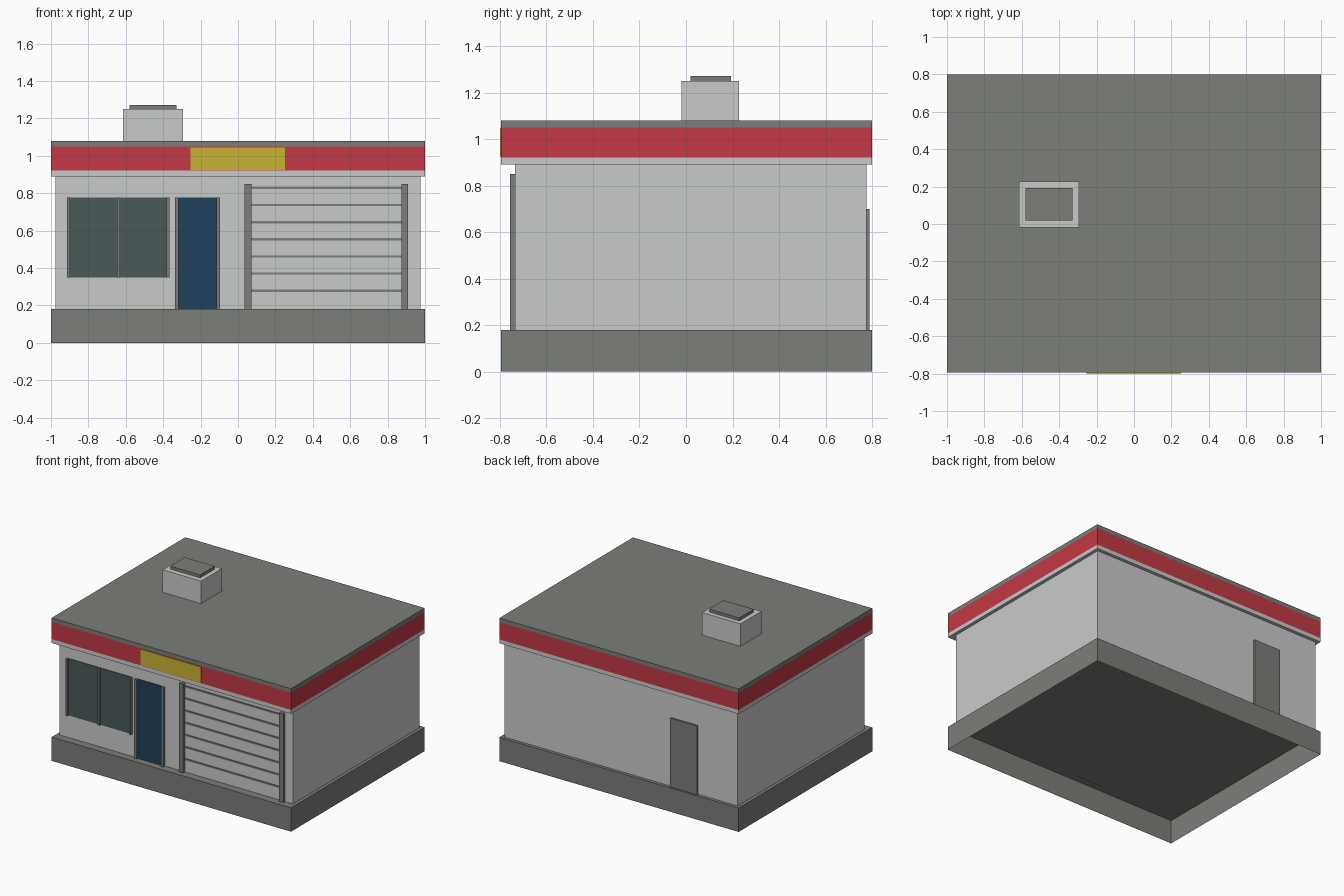
import bpy
import bmesh

cube = bpy.data.objects.get("Cube")
if cube:
    bpy.data.objects.remove(cube, do_unlink=True)


def material(name, rgb):
    """Flat material from 0-255 display colour, stored as linear."""
    col = []
    for c in rgb:
        c /= 255
        col.append(c / 12.92 if c <= 0.04045 else ((c + 0.055) / 1.055) ** 2.4)
    col.append(1.0)
    m = bpy.data.materials.new(name)
    m.use_nodes = True
    m.diffuse_color = col
    m.node_tree.nodes["Principled BSDF"].inputs["Base Color"].default_value = col
    return m


grey = material("concrete grey", (124, 126, 121))
white = material("wall white", (201, 203, 202))
red = material("fascia red", (195, 57, 69))
yellow = material("sign yellow", (201, 179, 52))
blue = material("door blue", (33, 65, 91))
glass = material("window glass", (75, 90, 90))


def box(name, x, y, z, mat, skip=()):
    """Box from axis ranges; faces whose normal is in skip are left out."""
    bm = bmesh.new()
    bmesh.ops.create_cube(bm, size=1)
    for v in bm.verts:
        v.co = [r[0] if c < 0 else r[1] for c, r in zip(v.co, (x, y, z))]
    bm.normal_update()
    gone = [f for f in bm.faces if tuple(round(n) for n in f.normal) in skip]
    bmesh.ops.delete(bm, geom=gone, context="FACES")
    mesh = bpy.data.meshes.new(name)
    bm.to_mesh(mesh)
    bm.free()
    mesh.materials.append(mat)
    obj = bpy.data.objects.new(name, mesh)
    bpy.context.collection.objects.link(obj)
    return obj


DOWN, UP = (0, 0, -1), (0, 0, 1)
SIDE = (-1, 1)
DEPTH = (-0.795, 0.8)
FLOOR = 0.18
WALL = -0.735          # front wall plane
FRAME = (-0.756, WALL)

# Plinth, hollow underneath, and the main walls
box("plinth", SIDE, DEPTH, (0, FLOOR), grey, [DOWN])
box("walls", (-0.975, 0.975), (WALL, 0.775), (FLOOR, 0.89), white, [DOWN, UP])

# Roof: three stacked bands sharing one outline
box("roof_soffit", SIDE, DEPTH, (0.89, 0.92), white, [UP])
box("roof_fascia", SIDE, DEPTH, (0.92, 1.05), red, [UP, DOWN])
box("roof_top", SIDE, DEPTH, (1.05, 1.08), grey, [DOWN])
box("sign_panel", (-0.253, 0.25), (-0.8, -0.795), (0.925, 1.045), yellow)

# Roof vent
box("vent_body", (-0.615, -0.295), (-0.02, 0.228), (1.08, 1.25), white, [DOWN])
box("vent_cap", (-0.58, -0.33), (0.02, 0.193), (1.25, 1.272), grey, [DOWN])

# Window with three upright bars
box("window_glass", (-0.905, -0.37), (-0.741, WALL), (0.35, 0.778), glass)
for name, x in (("left", -0.906), ("middle", -0.639), ("right", -0.374)):
    box("window_bar_" + name, (x - 0.007, x + 0.007), FRAME, (0.35, 0.778), grey)

# Front door between two jambs
box("front_door", (-0.32, -0.113), (-0.741, WALL), (FLOOR, 0.778), blue)
for name, x in (("left", -0.328), ("right", -0.105)):
    box("door_jamb_" + name, (x - 0.01, x + 0.01), FRAME, (FLOOR, 0.778), grey)

# Garage door: posts and slat lines
for name, x in (("left", 0.053), ("right", 0.891)):
    box("garage_post_" + name, (x - 0.018, x + 0.018), FRAME, (FLOOR, 0.85), grey)
for i in range(7):
    z = 0.278 + i * 0.0917
    box(f"garage_slat_{i + 1}", (0.071, 0.873), (-0.741, WALL),
        (z - 0.006, z + 0.006), grey)

# Back door
box("back_door", (-0.645, -0.42), (0.775, 0.788), (FLOOR, 0.7), grey)
